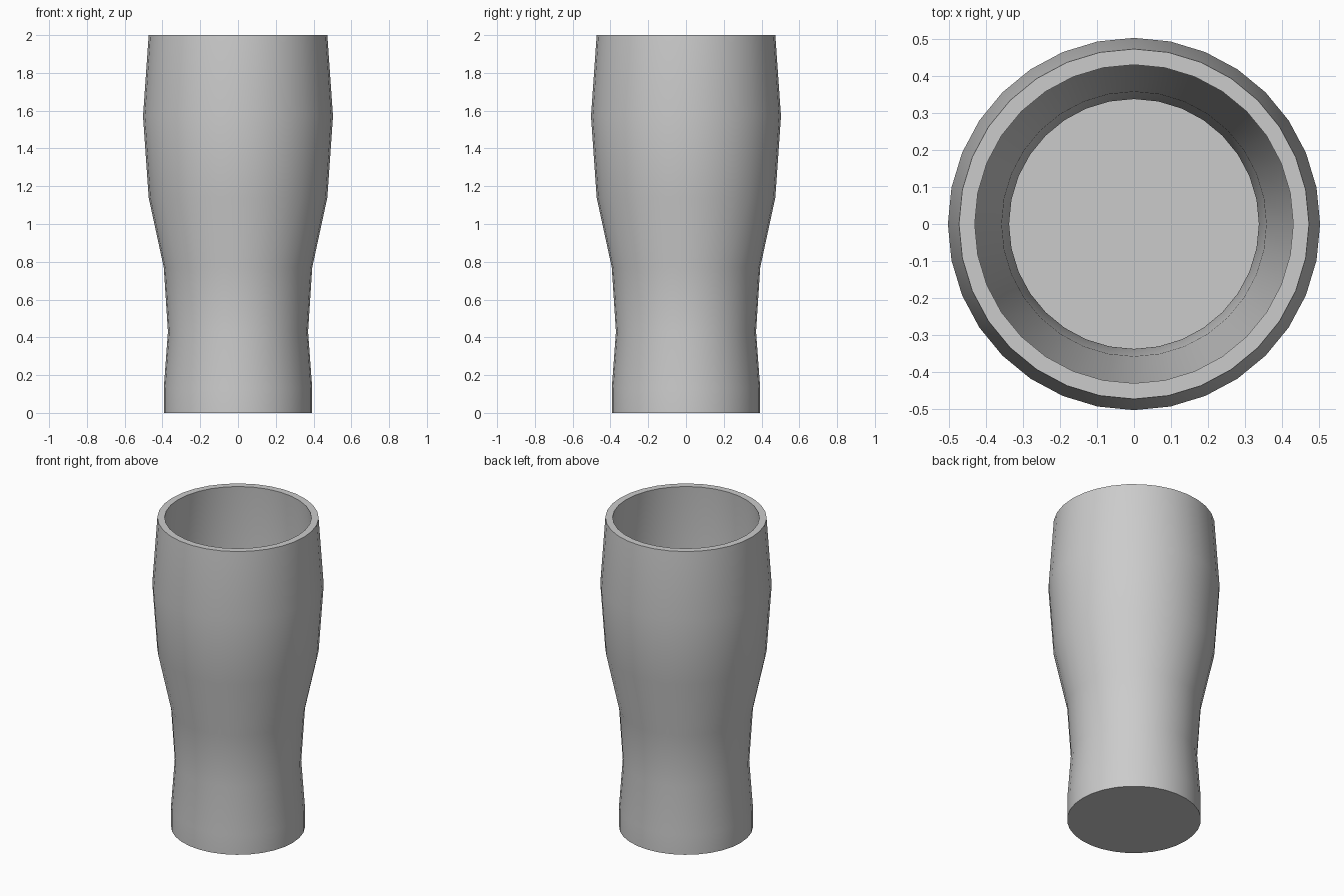
import bpy, bmesh, math

if "Cube" in bpy.data.objects:
    bpy.data.objects.remove(bpy.data.objects["Cube"])

SIDES = 32

# Closed-up glass profile (radius, height): outside going up, inside going down
outer = [(0.393, 0.0), (0.393, 0.13), (0.371, 0.43), (0.393, 0.77),
         (0.473, 1.14), (0.503, 1.57), (0.473, 2.0)]
FLOOR = 0.08
inner = [(r * 0.91, max(z, FLOOR)) for r, z in reversed(outer)]
profile = outer + inner

# Revolve the profile into rings of quads
bm = bmesh.new()
rings = []
for r, z in profile:
    rings.append([bm.verts.new((r * math.cos(2 * math.pi * i / SIDES),
                                r * math.sin(2 * math.pi * i / SIDES), z))
                  for i in range(SIDES)])
for low, high in zip(rings, rings[1:]):
    for i in range(SIDES):
        j = (i + 1) % SIDES
        bm.faces.new((low[i], low[j], high[j], high[i]))

# Underside and inner floor
bm.faces.new(list(reversed(rings[0])))
bm.faces.new(rings[-1])
bmesh.ops.recalc_face_normals(bm, faces=bm.faces)

mesh = bpy.data.meshes.new("pint_glass")
bm.to_mesh(mesh)
bm.free()
glass = bpy.data.objects.new("pint_glass", mesh)
bpy.context.collection.objects.link(glass)

# Smooth walls with sharp rim and base edges
bpy.context.view_layer.objects.active = glass
glass.select_set(True)
bpy.ops.object.shade_smooth_by_angle(angle=math.radians(30))
